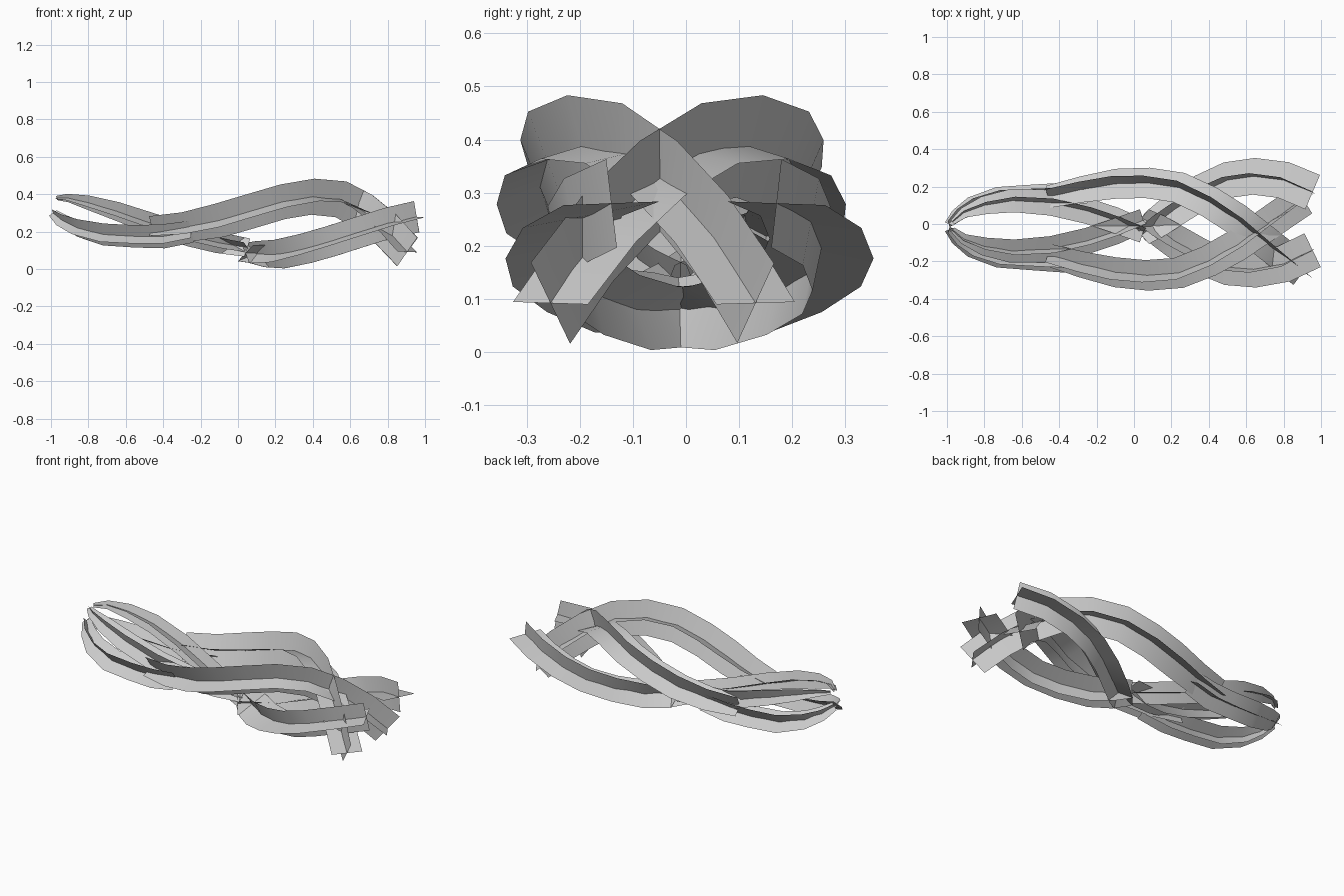
import bpy, bmesh
from math import radians, sin, cos
from mathutils import Vector

if "Cube" in bpy.data.objects:
    bpy.data.objects.remove(bpy.data.objects["Cube"])

Z = Vector((0, 0, 1))


def strand(name, path, flat, fin, roll):
    """Lock made of two crossed ribbons: path points are (x, y, z, scale)."""
    pts = [Vector(p[:3]) for p in path]
    n = len(pts) - 1
    frames = []
    for i, p in enumerate(pts):
        t = (pts[min(i + 1, n)] - pts[max(i - 1, 0)]).normalized()
        side = Z.cross(t).normalized()
        up = t.cross(side)
        a = radians(roll[0] + (roll[1] - roll[0]) * i / n)
        frames.append((p, side * cos(a) - up * sin(a), up * cos(a) + side * sin(a), path[i][3]))
    bm = bmesh.new()
    for k, half in ((1, flat), (2, fin)):
        prev = None
        for f in frames:
            row = [bm.verts.new(f[0] + f[k] * half * s * f[3]) for s in (-1, 1)]
            if prev:
                bm.faces.new((prev[0], row[0], row[1], prev[1])).smooth = True
            prev = row
    me = bpy.data.meshes.new(name)
    bm.to_mesh(me)
    bm.free()
    bpy.context.collection.objects.link(bpy.data.objects.new(name, me))


def pair(name, path, axis, flat, fin, roll):
    """Strand and its mirror image; the mirror axis drifts from axis[0] to axis[1]."""
    strand(name + "_left", path, flat, fin, roll)
    n = len(path) - 1
    twin = [(x, 2 * (axis[0] + (axis[1] - axis[0]) * i / n) - y, z, s)
            for i, (x, y, z, s) in enumerate(path)]
    strand(name + "_right", twin, flat, fin, (-roll[0], -roll[1]))


# outer root locks, thin at the tied end
pair("outer_root_lock", [
    (-.99, .0, .30, .35), (-.94, .05, .26, .6), (-.86, .10, .22, .8),
    (-.72, .14, .185, .95), (-.55, .15, .175, .95), (-.40, .155, .175, 1),
    (-.25, .17, .2, .9)], (-.015, -.02), .075, .075, (38, 30))

# upper root locks that dive under the middle
pair("upper_root_lock", [
    (-.97, .01, .38, .2), (-.91, .06, .38, .4), (-.80, .10, .355, .7),
    (-.65, .125, .31, .9), (-.45, .115, .24, 1), (-.25, .07, .175, 1),
    (-.10, .02, .14, 1), (.05, -.04, .115, .9)], (-.01, -.01), .075, .06, (20, 25))

# high locks crossing over the top and dropping at the tip
pair("high_lock", [
    (-.46, .145, .215, .8), (-.28, .185, .225, .9), (-.10, .215, .26, 1),
    (.07, .22, .31, 1), (.24, .195, .36, 1), (.40, .12, .387, 1),
    (.55, .025, .373, 1), (.67, -.07, .31, 1), (.79, -.165, .215, 1),
    (.905, -.255, .092, 1)], (-.01, -.062), .088, .1, (32, 2))

# low locks sweeping outward to the tip
pair("low_lock", [
    (.04, -.06, .085, .75), (.12, .005, .08, .95), (.22, .08, .08, 1),
    (.36, .17, .11, 1), (.50, .235, .15, 1), (.64, .255, .195, 1),
    (.80, .235, .245, 1), (.955, .17, .28, 1)], (-.015, .015), .1, .085, (35, 2))
